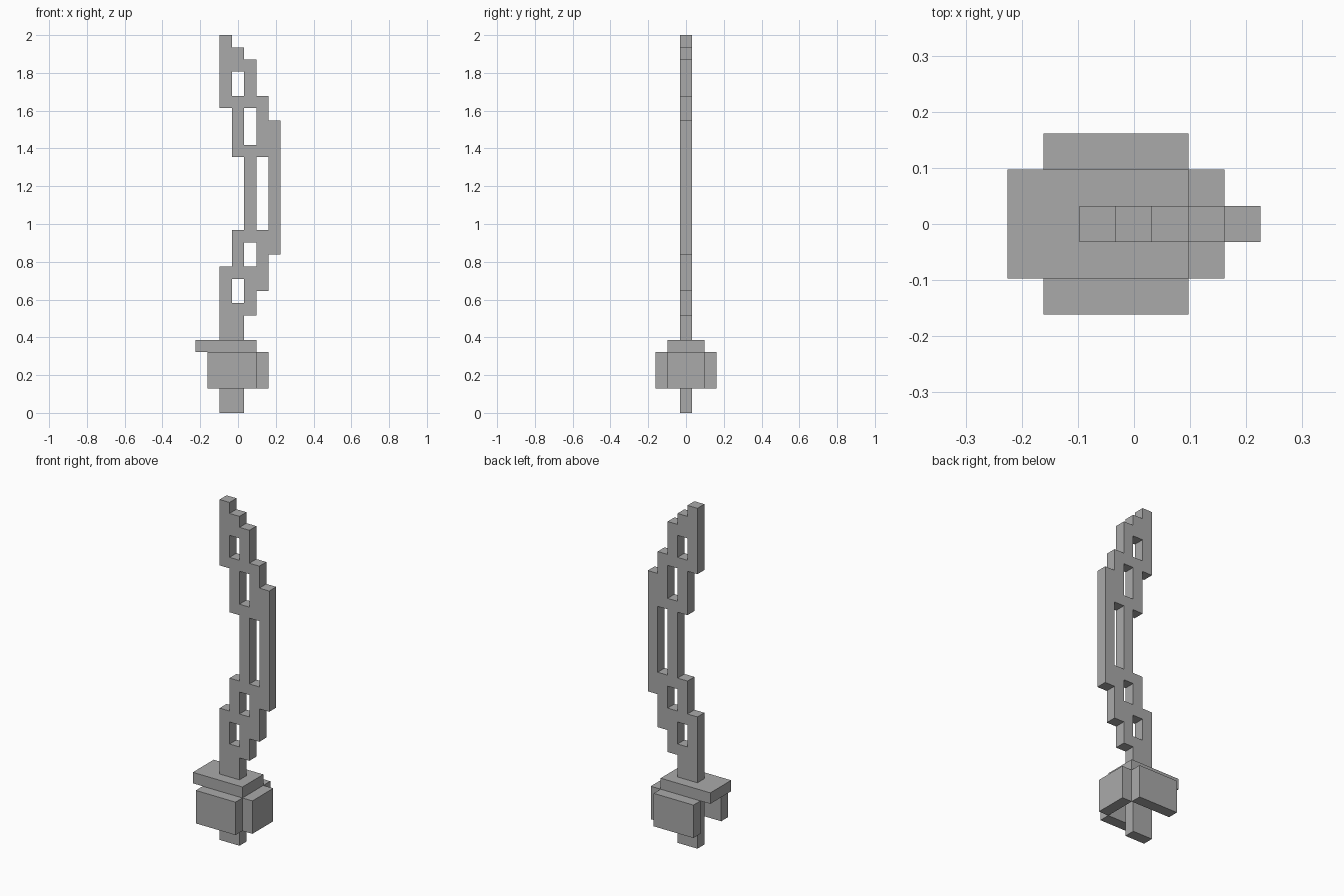
import bpy
import bmesh

if "Cube" in bpy.data.objects:
    bpy.data.objects.remove(bpy.data.objects["Cube"], do_unlink=True)

U = 2 / 31          # one block
HALF = 3.5          # half the width in blocks

grey = bpy.data.materials.new("plain_grey")
grey.use_nodes = True
colour = (0.4, 0.4, 0.4, 1)
grey.diffuse_color = colour
grey.node_tree.nodes["Principled BSDF"].inputs["Base Color"].default_value = colour


def finish(name, bm):
    bmesh.ops.recalc_face_normals(bm, faces=bm.faces)
    mesh = bpy.data.meshes.new(name)
    bm.to_mesh(mesh)
    bm.free()
    mesh.materials.append(grey)
    obj = bpy.data.objects.new(name, mesh)
    bpy.context.collection.objects.link(obj)
    return obj


def box(name, x, y, z):
    """Box from (low, high) block ranges; x counts from the left edge, y from the centre."""
    bm = bmesh.new()
    bmesh.ops.create_cube(bm, size=1)
    for v in bm.verts:
        for axis, (low, high) in enumerate((x, y, z)):
            v.co[axis] = (low if v.co[axis] < 0 else high) * U
        v.co.x -= HALF * U
    return finish(name, bm)


# Grip and pierced, curved blade: filled height runs for each block column
columns = {
    2: [(0, 12), (25, 31)],
    3: [(0, 9), (11, 15), (21, 26), (28, 30)],
    4: [(8, 12), (14, 22), (25, 29)],
    5: [(10, 15), (21, 26)],
    6: [(13, 24)],
}
bm = bmesh.new()
for col, runs in columns.items():
    for low, high in runs:
        for row in range(low, high):
            corners = [(col, row), (col + 1, row), (col + 1, row + 1), (col, row + 1)]
            bm.faces.new([bm.verts.new(((c - HALF) * U, -U / 2, r * U)) for c, r in corners])
bmesh.ops.remove_doubles(bm, verts=bm.verts, dist=U / 10)
extruded = bmesh.ops.extrude_face_region(bm, geom=bm.faces[:], use_keep_orig=True)
new_verts = [g for g in extruded["geom"] if isinstance(g, bmesh.types.BMVert)]
bmesh.ops.translate(bm, verts=new_verts, vec=(0, U, 0))
finish("blade_and_grip", bm)

# Guard: cap plate over three hanging side plates, open at the fourth side
box("guard_cap", (0, 5), (-1.5, 1.5), (5, 6))
box("guard_front_plate", (1, 5), (-2.5, -1.5), (2, 5))
box("guard_back_plate", (1, 5), (1.5, 2.5), (2, 5))
box("guard_end_plate", (5, 6), (-1.5, 1.5), (2, 5))
